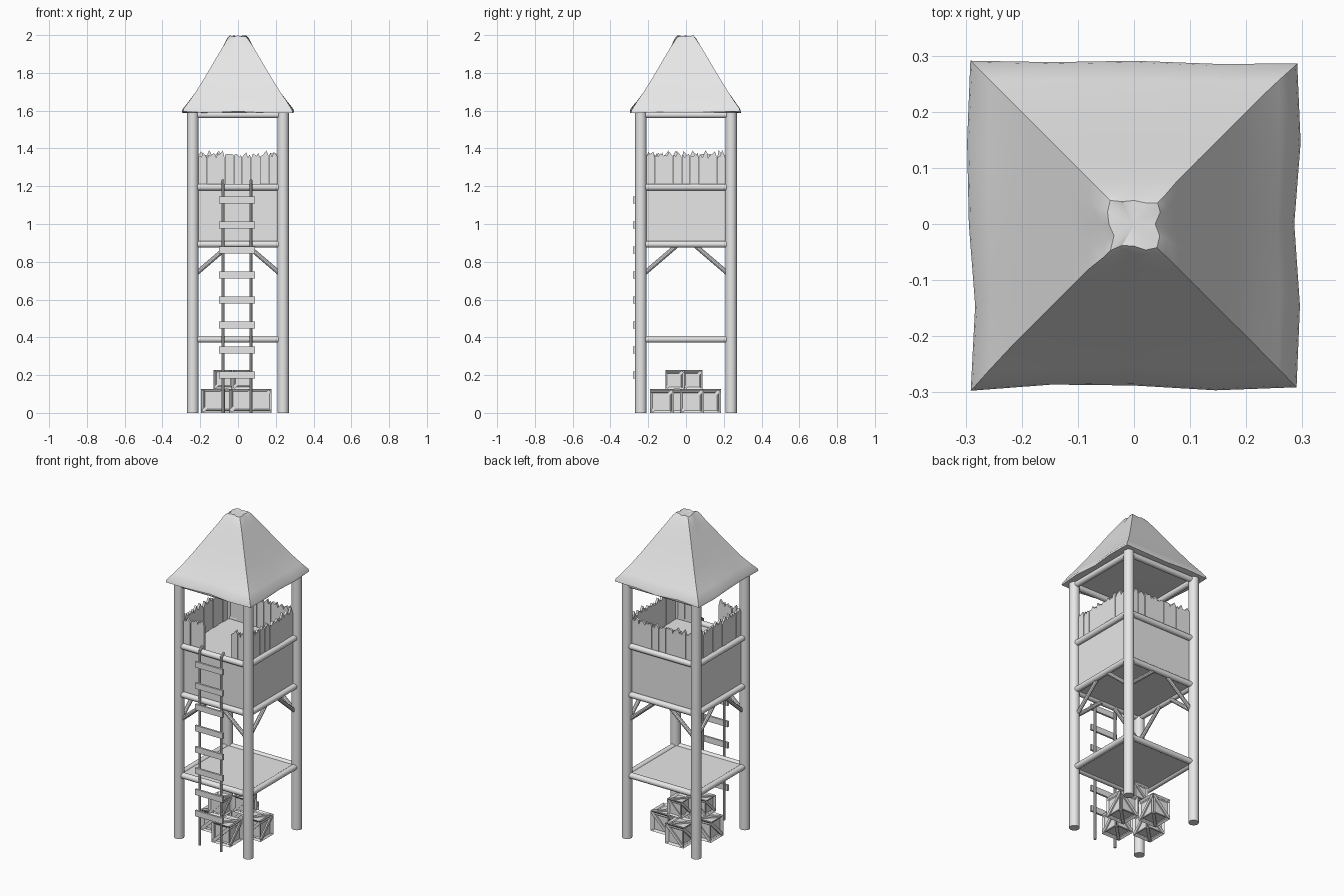
import bpy, bmesh, math, random
from mathutils import Vector, Matrix

random.seed(4)
if "Cube" in bpy.data.objects:
    bpy.data.objects.remove(bpy.data.objects["Cube"])

GREY = bpy.data.materials.new("plain_grey")
GREY.use_nodes = True
GREY.diffuse_color = (0.8, 0.8, 0.8, 1)
GREY.node_tree.nodes["Principled BSDF"].inputs["Base Color"].default_value = (0.8, 0.8, 0.8, 1)


def finish(name, bm, smooth=False):
    bmesh.ops.recalc_face_normals(bm, faces=bm.faces)
    mesh = bpy.data.meshes.new(name)
    bm.to_mesh(mesh)
    bm.free()
    mesh.materials.append(GREY)
    obj = bpy.data.objects.new(name, mesh)
    bpy.context.collection.objects.link(obj)
    if smooth:
        bpy.ops.object.select_all(action='DESELECT')
        obj.select_set(True)
        bpy.context.view_layer.objects.active = obj
        bpy.ops.object.shade_smooth_by_angle(angle=math.radians(35))
    return obj


def add_box(bm, center, size, turn=None):
    m = Matrix.Translation(center) @ (turn or Matrix()) @ Matrix.Diagonal((*size, 1))
    return bmesh.ops.create_cube(bm, size=1, matrix=m)["verts"]


def box(name, center, size):
    bm = bmesh.new()
    add_box(bm, center, size)
    return finish(name, bm)


def pole(name, start, end, radius, sides=16):
    a, b = Vector(start), Vector(end)
    d = b - a
    m = Matrix.Translation((a + b) / 2) @ d.to_track_quat('Z', 'Y').to_matrix().to_4x4()
    bm = bmesh.new()
    bmesh.ops.create_cone(bm, cap_ends=True, segments=sides, radius1=radius,
                          radius2=radius, depth=d.length, matrix=m)
    return finish(name, bm, True)


SIDES = {"front": 0, "left": 90, "back": 180, "right": 270}
POST = 0.239


def side_point(angle, u, out, z):
    return Matrix.Rotation(math.radians(angle), 3, 'Z') @ Vector((u, -out, z))


# Corner posts
for x in (-1, 1):
    for y in (-1, 1):
        pole("corner_post", (x * POST, y * POST, 0), (x * POST, y * POST, 1.6), 0.03, 20)

# Cross beams and diagonal braces on every side
for side, ang in SIDES.items():
    for z in (0.39, 0.893, 1.195, 1.578):
        pole(side + "_beam", side_point(ang, -POST, POST, z), side_point(ang, POST, POST, z), 0.018)
    for s in (-1, 1):
        pole(side + "_brace", side_point(ang, s * 0.225, 0.232, 0.735),
             side_point(ang, s * 0.05, 0.232, 0.885), 0.012, 10)

# Platforms and walled cabin
box("lower_platform", (0, 0, 0.39), (0.46, 0.46, 0.014))
box("cabin_walls", (0, 0, 1.04), (0.464, 0.464, 0.30))

# Jagged plank fence, open at the front above the ladder
W = 0.0467
for side, ang in SIDES.items():
    bm = bmesh.new()
    for i in range(9):
        u = (i - 4) * W
        if side == "front" and -0.06 < u < 0.1:
            continue
        lo, hi = u - W / 2 + 0.001, u + W / 2 - 0.001
        rnd = random.uniform
        top = [(hi, rnd(1.345, 1.37)), (u + W * rnd(0.0, 0.3), rnd(1.37, 1.392)),
               (u - W * 0.15, rnd(1.35, 1.37)), (u - W * 0.3, rnd(1.36, 1.38)),
               (lo, rnd(1.345, 1.365))]
        out = 0.234 + rnd(-0.003, 0.003)
        outline = [(lo, 1.185), (hi, 1.185)] + top
        face = bm.faces.new([bm.verts.new(side_point(ang, p, out, z)) for p, z in outline])
        new = bmesh.ops.extrude_face_region(bm, geom=[face])["geom"]
        bmesh.ops.translate(bm, verts=[g for g in new if isinstance(g, bmesh.types.BMVert)],
                            vec=side_point(ang, 0, -0.014, 0))
    finish(side + "_fence", bm)

# Ladder
for x in (-0.08, 0.068):
    pole("ladder_rail", (x, -0.262, 0), (x, -0.262, 1.215), 0.008, 10)
    pole("ladder_hook", (x, -0.262, 1.21), (x, -0.235, 1.23), 0.008, 10)
for i in range(8):
    box("ladder_rung", (-0.005, -0.274, 0.2 + i * 0.1325), (0.19, 0.012, 0.036))


# Crates with recessed panels and diagonal battens
def crate(x, y, z, s):
    bm = bmesh.new()
    c = Vector((x, y, z + s / 2))
    add_box(bm, c, (s, s, s))
    bmesh.ops.recalc_face_normals(bm, faces=bm.faces)
    bmesh.ops.inset_individual(bm, faces=list(bm.faces), thickness=s * 0.14, depth=-s * 0.07)
    for axis in range(3):
        size = [s * 0.14] * 3
        size[axis] = s * 0.985
        size[(axis + 1) % 3] = s * 1.2
        add_box(bm, c, size, Matrix.Rotation(math.radians(45), 4, 'XYZ'[axis]))
    finish("crate", bm)


for x, y in ((0.115, 0.032), (0.015, -0.127), (-0.132, -0.028), (-0.048, 0.122)):
    crate(x, y, 0, 0.126)
for x, y in ((-0.08, -0.06), (0.02, 0.038)):
    crate(x, y, 0.127, 0.099)

# Flared roof: square rings with an uneven rim and a crumpled tip
PROFILE = [(1.59, 0.27), (1.592, 0.291), (1.607, 0.288), (1.65, 0.258), (1.7, 0.223), (1.76, 0.186),
           (1.82, 0.15), (1.88, 0.115), (1.94, 0.079), (1.98, 0.055), (1.995, 0.042)]
N = 4
bm = bmesh.new()
rings = []
wobble = [random.uniform(-0.008, 0.008) for _ in range(4 * N)]
for level, (z, half) in enumerate(PROFILE):
    ring = []
    for k in range(4 * N):
        side, step = divmod(k, N)
        u = (2 * step / N - 1) * half
        amount = 1 if level in (1, 2) else 0.4 if level == 3 else 0
        tip = wobble[k] * 0.8 if level >= 9 else 0
        p = side_point(side * 90, u, half + wobble[k] * amount + tip, z)
        p.z += wobble[(k + 5) % (4 * N)] * (0.7 if level in (1, 2) else 0.5 if level >= 9 else 0)
        ring.append(bm.verts.new(p))
    rings.append(ring)
for a, b in zip(rings, rings[1:]):
    for k in range(4 * N):
        j = (k + 1) % (4 * N)
        bm.faces.new((a[k], a[j], b[j], b[k]))
bm.faces.new(rings[0])
tip = bm.verts.new((0, 0, 1.992))
for k in range(4 * N):
    bm.faces.new((rings[-1][k], rings[-1][(k + 1) % (4 * N)], tip))
finish("roof", bm, True)
